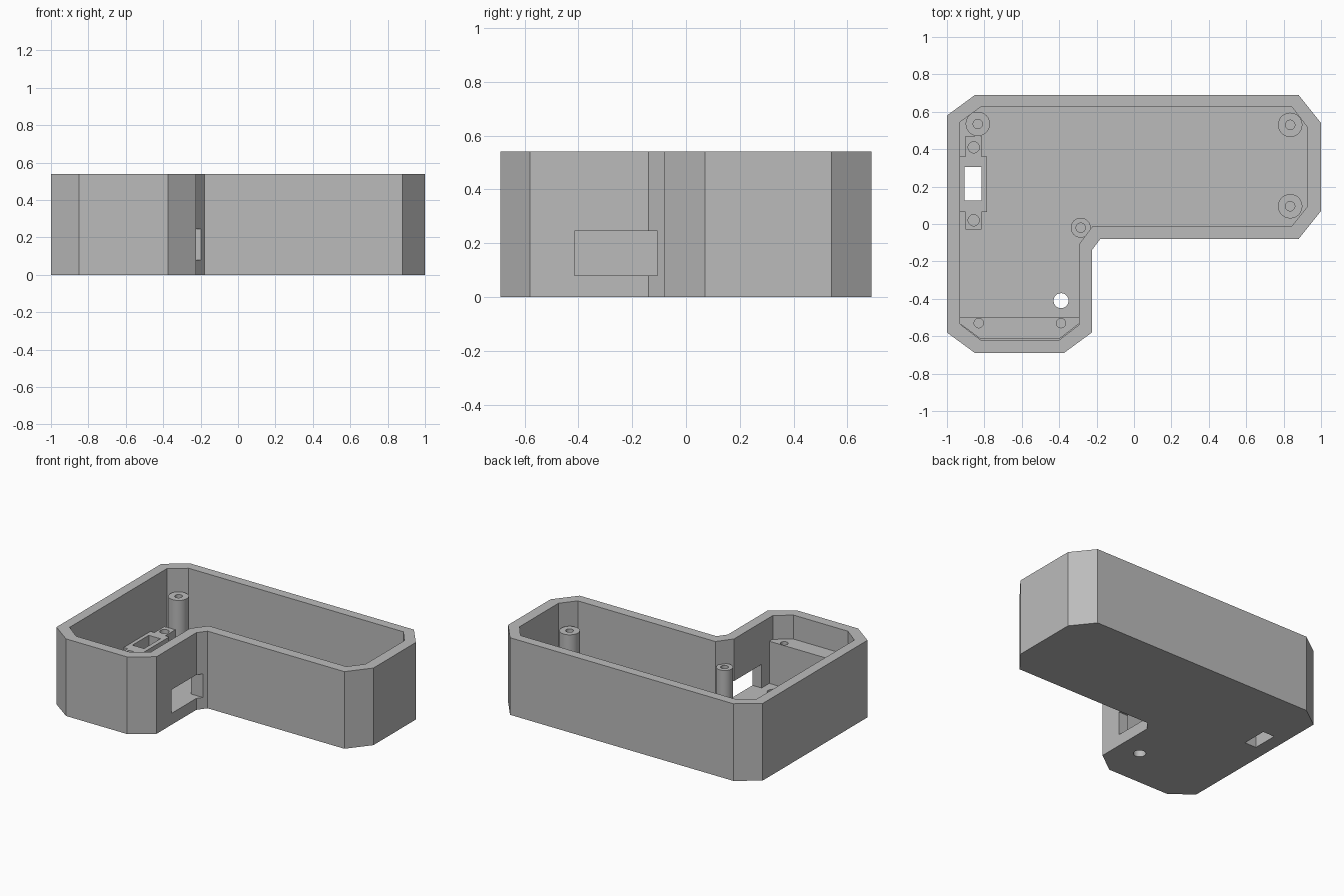
import bpy
import bmesh
from math import cos, sin, tau

cube = bpy.data.objects.get("Cube")
if cube:
    bpy.data.objects.remove(cube, do_unlink=True)

HEIGHT, FLOOR, POST_TOP, MOUNT_TOP = 0.54, 0.08, 0.375, 0.17

grey = bpy.data.materials.new("plain_grey")
grey.use_nodes = True
grey.diffuse_color = (0.5, 0.5, 0.5, 1)
grey.node_tree.nodes["Principled BSDF"].inputs["Base Color"].default_value = (0.5, 0.5, 0.5, 1)


def prism(name, outline, z0, z1):
    """Extrude a flat outline from z0 up to z1."""
    bm = bmesh.new()
    base = bm.faces.new([bm.verts.new((x, y, z0)) for x, y in outline])
    top = bmesh.ops.extrude_face_region(bm, geom=[base])["geom"]
    bmesh.ops.translate(bm, vec=(0, 0, z1 - z0),
                        verts=[v for v in top if isinstance(v, bmesh.types.BMVert)])
    bmesh.ops.recalc_face_normals(bm, faces=bm.faces)
    mesh = bpy.data.meshes.new(name)
    bm.to_mesh(mesh)
    bm.free()
    mesh.materials.append(grey)
    obj = bpy.data.objects.new(name, mesh)
    bpy.context.collection.objects.link(obj)
    return obj


def rect(x0, x1, y0, y1):
    return [(x0, y0), (x1, y0), (x1, y1), (x0, y1)]


def circle(x, y, r, n=48):
    return [(x + r * cos(tau * i / n), y + r * sin(tau * i / n)) for i in range(n)]


def cut(obj, outline, z0, z1):
    """Subtract a prism from an object and discard the cutter."""
    cutter = prism("cutter", outline, z0, z1)
    cutter.hide_render = True
    mod = obj.modifiers.new("cut", "BOOLEAN")
    mod.operation, mod.solver, mod.object = "DIFFERENCE", "EXACT", cutter
    bpy.context.view_layer.objects.active = obj
    bpy.ops.object.modifier_apply(modifier=mod.name)
    bpy.data.objects.remove(cutter, do_unlink=True)


def smooth(obj):
    bpy.ops.object.select_all(action="DESELECT")
    obj.select_set(True)
    bpy.context.view_layer.objects.active = obj
    bpy.ops.object.shade_smooth_by_angle(angle=0.5)


# L-shaped tray with chamfered corners
outer = [(-0.85, 0.69), (-1, 0.58), (-1, -0.58), (-0.85, -0.69), (-0.375, -0.69),
         (-0.225, -0.58), (-0.225, -0.14), (-0.18, -0.08), (0.88, -0.08),
         (1, 0.07), (1, 0.54), (0.88, 0.69)]
inner = [(-0.82, 0.625), (-0.93, 0.545), (-0.93, -0.535), (-0.82, -0.62), (-0.4, -0.62),
         (-0.295, -0.54), (-0.295, -0.11), (-0.22, -0.01), (0.845, -0.01),
         (0.925, 0.09), (0.925, 0.52), (0.845, 0.625)]
tray = prism("tray", outer, 0, HEIGHT)
cut(tray, inner, FLOOR, HEIGHT + 0.1)

# Openings: side window, floor slot, round floor hole
slot = rect(-0.905, -0.815, 0.125, 0.305)
cut(tray, rect(-0.36, -0.12, -0.415, -0.105), FLOOR, 0.245)
cut(tray, slot, -0.1, 0.2)
cut(tray, circle(-0.39, -0.41, 0.04), -0.1, 0.2)
smooth(tray)

# Hollow screw posts
for name, x, y, r in [("back_right_post", -0.835, 0.535, 0.065),
                      ("back_left_post", 0.835, 0.53, 0.065),
                      ("front_left_post", 0.835, 0.095, 0.065),
                      ("inner_corner_post", -0.285, -0.02, 0.053)]:
    post = prism(name, circle(x, y, r), FLOOR - 0.01, POST_TOP)
    cut(post, circle(x, y, 0.025), FLOOR + 0.03, HEIGHT)
    smooth(post)

# Slotted mount with a screw ear at each end
mount = prism("slotted_mount",
              [(-0.9, -0.03), (-0.815, -0.03), (-0.815, 0.065), (-0.785, 0.065),
               (-0.785, 0.36), (-0.815, 0.36), (-0.815, 0.47), (-0.9, 0.47),
               (-0.9, 0.36), (-0.935, 0.36), (-0.935, 0.065), (-0.9, 0.065)],
              FLOOR - 0.01, MOUNT_TOP)
cut(mount, slot, 0, HEIGHT)
for y in (0.02, 0.41):
    cut(mount, circle(-0.857, y, 0.03), FLOOR + 0.01, HEIGHT)
smooth(mount)

# Raised ledge across the end of the short arm
ledge = prism("end_ledge", [(-0.935, -0.5), (-0.935, -0.53), (-0.82, -0.615),
                            (-0.4, -0.615), (-0.29, -0.53), (-0.29, -0.5)],
              FLOOR - 0.01, POST_TOP)
for x in (-0.83, -0.39):
    cut(ledge, circle(x, -0.53, 0.025), 0.2, HEIGHT)
smooth(ledge)
